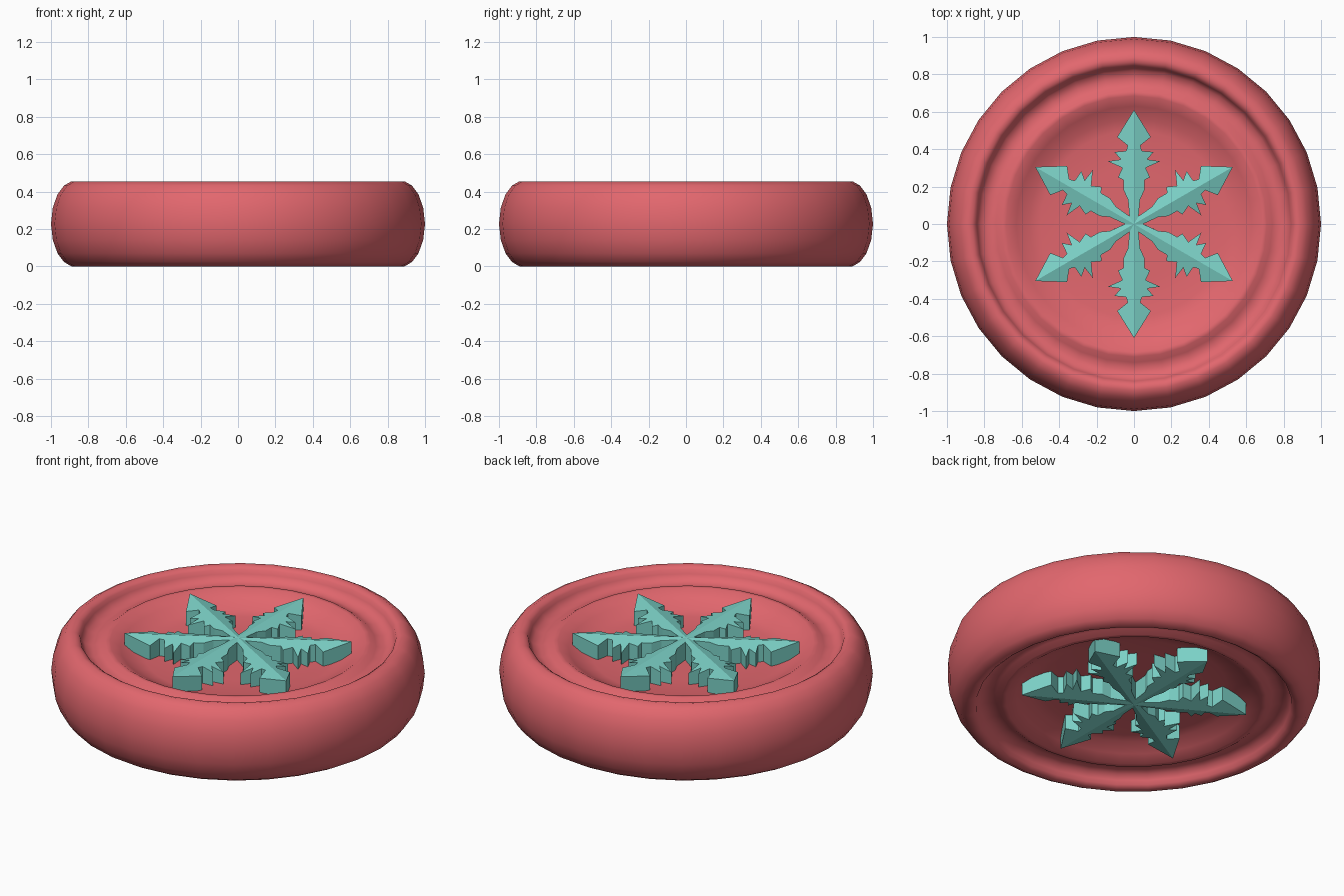
import bpy, bmesh, math
from mathutils import Vector, Matrix

cube = bpy.data.objects.get("Cube")
if cube:
    bpy.data.objects.remove(cube, do_unlink=True)

HEIGHT = 0.455


def material(name, rgb):
    mat = bpy.data.materials.new(name)
    mat.use_nodes = True
    mat.diffuse_color = (*rgb, 1)
    mat.node_tree.nodes["Principled BSDF"].inputs["Base Color"].default_value = (*rgb, 1)
    return mat


def finish(bm, name, mat):
    bmesh.ops.remove_doubles(bm, verts=bm.verts, dist=0.0005)
    bmesh.ops.recalc_face_normals(bm, faces=bm.faces)
    mesh = bpy.data.meshes.new(name)
    bm.to_mesh(mesh)
    bm.free()
    mesh.materials.append(mat)
    obj = bpy.data.objects.new(name, mesh)
    bpy.context.scene.collection.objects.link(obj)
    return obj


red = material("coral red", (0.76, 0.135, 0.155))
teal = material("pale teal", (0.2, 0.64, 0.57))

# Round body: upper half profile (radius, height), mirrored below and spun
upper = [(0, .32), (.3, .32), (.5, .322), (.56, .335), (.63, .372), (.685, .406),
         (.71, .406), (.74, .385), (.78, .376), (.82, .388), (.84, .415), (.847, .438),
         (.865, .45), (.89, .453), (.93, .432), (.965, .385), (.99, .315), (1, HEIGHT / 2)]
upper[13] = (.89, HEIGHT)
profile = upper + [(r, HEIGHT - z) for r, z in reversed(upper[:-1])]

bm = bmesh.new()
verts = [bm.verts.new((r, 0, z)) for r, z in profile]
edges = [bm.edges.new(pair) for pair in zip(verts, verts[1:])]
bmesh.ops.spin(bm, geom=verts + edges, cent=(0, 0, 0), axis=(0, 0, 1),
               angle=math.tau, steps=32)
body = finish(bm, "round_body", red)
for poly in body.data.polygons:
    poly.use_smooth = True

# Snowflake: half of one arm (half width, distance from centre), ridged along its middle
half_arm = [(.024, .042), (.032, .13), (.055, .18), (.055, .235), (.085, .25), (.062, .30),
            (.14, .335), (.07, .345), (.105, .385), (.042, .39), (.034, .42),
            (.09, .465), (0, .61)]
RIDGE, SLOPE, BASE = .432, .3, .29


def snowflake(name, flip):
    bm = bmesh.new()
    for arm in range(6):
        turn = Matrix.Rotation(arm * math.tau / 6, 3, 'Z')
        for side in (-1, 1):
            def point(x, y, z=None):
                z = RIDGE - SLOPE * x if z is None else z
                z = HEIGHT - z if flip else z
                return bm.verts.new(turn @ Vector((side * x, y, z)))

            outline = [(0, 0)] + half_arm
            for (x0, y0), (x1, y1) in zip(outline, outline[1:]):
                # sloping top of the arm
                corners = [(0, y0), (x0, y0), (x1, y1), (0, y1)]
                corners = list(dict.fromkeys(corners))
                bm.faces.new([point(*c) for c in corners])
                # side wall down into the floor
                if y0 > 0:
                    bm.faces.new([point(x0, y0), point(x1, y1),
                                  point(x1, y1, BASE), point(x0, y0, BASE)])
    return finish(bm, name, teal)


snowflake("top_snowflake", False)
snowflake("bottom_snowflake", True)
